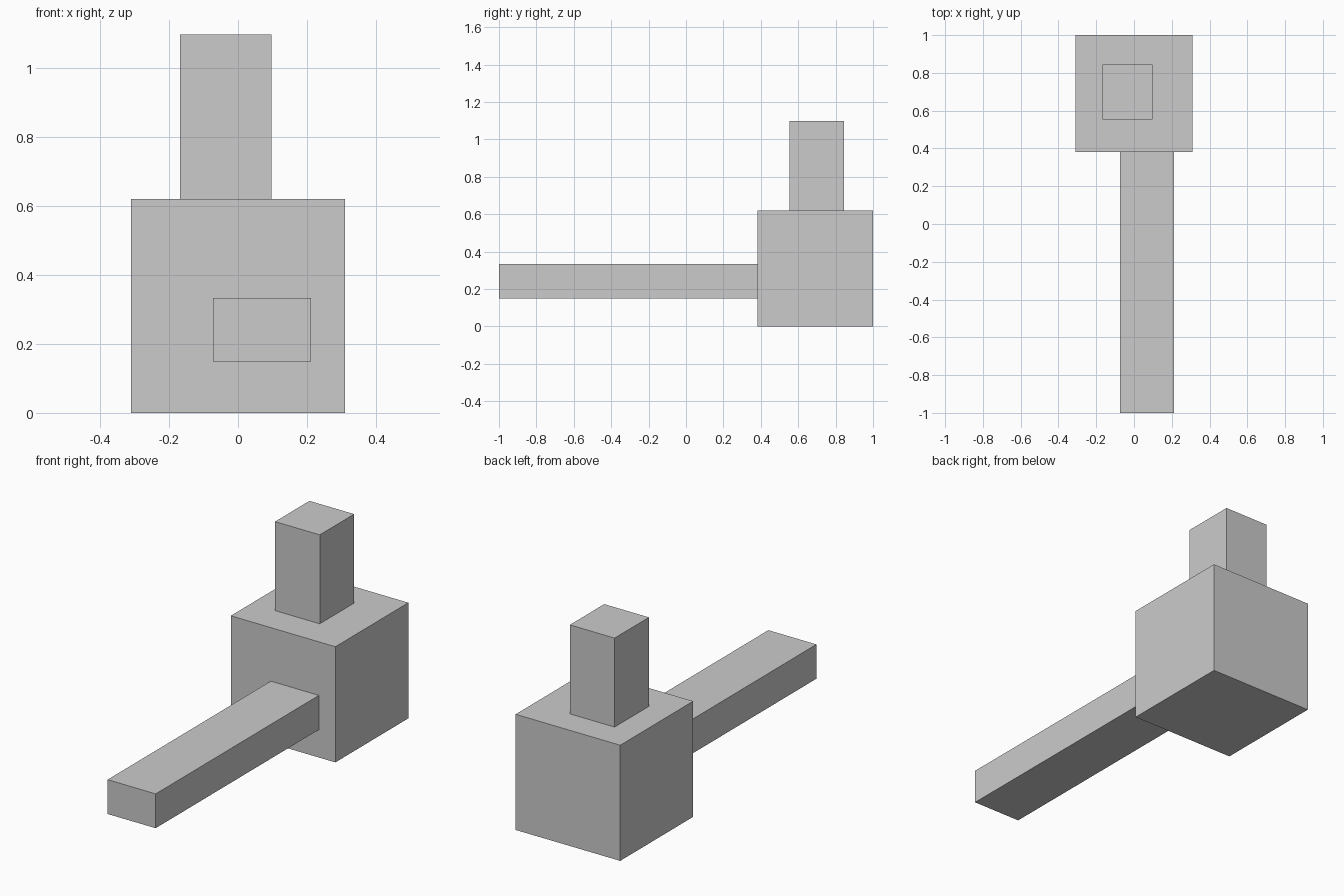
import bpy
from mathutils import Vector

if "Cube" in bpy.data.objects:
    bpy.data.objects.remove(bpy.data.objects["Cube"])


def box(name, low, high):
    """Axis-aligned box between two corners."""
    low, high = Vector(low), Vector(high)
    bpy.ops.mesh.primitive_cube_add(size=1, location=(low + high) / 2)
    obj = bpy.context.object
    obj.name = name
    obj.scale = high - low
    bpy.ops.object.transform_apply(location=False, rotation=False, scale=True)
    return obj


# Main cube block at the back
box("block", (-0.31, 0.382, 0), (0.31, 1.0, 0.62))
# Upright post standing on the block
box("post", (-0.168, 0.554, 0.62), (0.097, 0.845, 1.097))
# Long flat arm reaching forward from the block
box("arm", (-0.073, -1.0, 0.149), (0.212, 0.382, 0.333))
